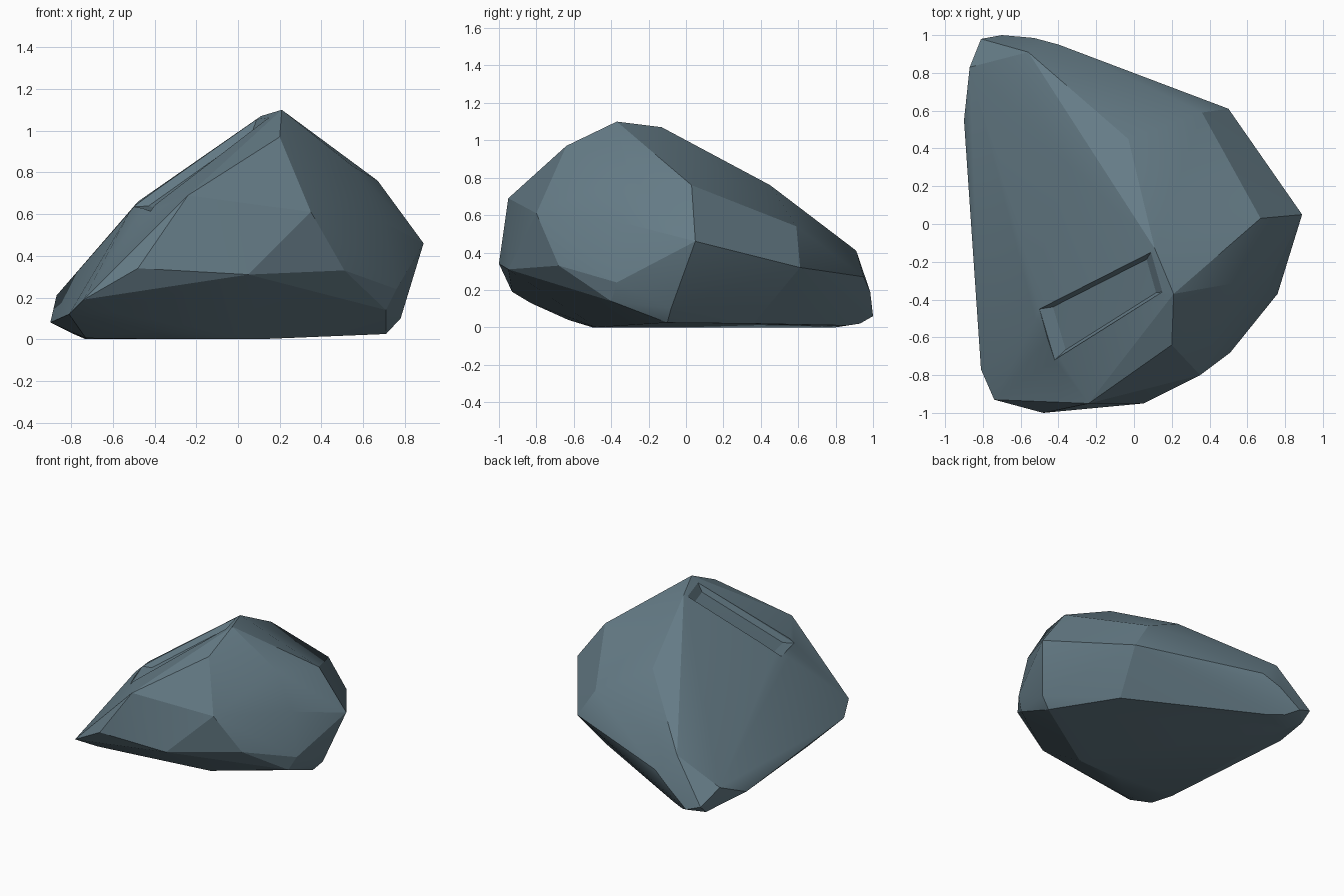
import bpy, bmesh
from mathutils import Vector

if "Cube" in bpy.data.objects:
    bpy.data.objects.remove(bpy.data.objects["Cube"])


def hull_object(name, points):
    """Solid faceted lump wrapped around the given corner points."""
    bm = bmesh.new()
    for p in points:
        bm.verts.new(p)
    res = bmesh.ops.convex_hull(bm, input=bm.verts)
    loose = {g for g in res["geom_interior"] + res["geom_unused"]
             if isinstance(g, bmesh.types.BMVert) and g.is_valid}
    bmesh.ops.delete(bm, geom=list(loose), context='VERTS')
    bmesh.ops.dissolve_limit(bm, angle_limit=0.03, verts=bm.verts, edges=bm.edges)
    bmesh.ops.recalc_face_normals(bm, faces=bm.faces)
    me = bpy.data.meshes.new(name)
    bm.to_mesh(me)
    bm.free()
    ob = bpy.data.objects.new(name, me)
    bpy.context.collection.objects.link(ob)
    return ob


# corner points of the boulder, grouped by area
crown = [(.21, -.37, 1.10), (.11, -.13, 1.07), (.20, -.64, .97), (-.03, .45, .76),
         (.55, -.31, .83), (.67, .03, .76), (-.48, -.40, .66), (-.52, -.51, .61),
         (-.24, -.95, .69)]
girdle = [(.36, .59, .54), (.50, .61, .32), (.89, .05, .46), (.70, -.34, .56),
          (.76, -.37, .24), (.51, -.68, .33), (.05, -.95, .31), (-.48, -1.0, .34),
          (-.74, -.93, .19), (-.81, -.77, .12), (-.90, .55, .08), (-.87, .83, .21),
          (.35, -.80, .61)]
back_tip = [(-.81, .98, .10), (-.70, 1.0, .06), (-.53, .985, .19), (-.40, .95, .27),
            (-.56, .91, .41), (-.80, .90, .03), (-.62, .93, .02)]
underside = [(-.73, .80, 0), (-.50, .86, .01), (.43, .36, .02), (.71, -.10, .025),
             (.78, -.08, .10), (.71, -.40, .14), (.10, -.48, 0), (-.30, -.50, 0),
             (-.42, -.63, .04), (-.73, -.45, .005), (-.62, -.83, .13)]
rock = hull_object("boulder", crown + girdle + back_tip + underside)

# shallow chipped panel on the front left slope
bpy.context.view_layer.update()
outline = [(-.50, -.45), (.09, -.15), (.15, -.36), (-.42, -.72)]
hits = [rock.ray_cast(Vector((x, y, 3)), Vector((0, 0, -1)))[1] for x, y in outline]
centre = sum(hits, Vector()) / 4
normal = (hits[2] - hits[0]).cross(hits[1] - hits[3]).normalized()
if normal.z < 0:
    normal = -normal
floor = [h.lerp(centre, .16) - normal * .035 for h in hits]
lid = [h + normal * .06 for h in hits]
cutter = hull_object("chip_cutter", floor + hits + lid)
cutter.hide_render = True
cutter.hide_set(True)
chip = rock.modifiers.new("chip", 'BOOLEAN')
chip.operation = 'DIFFERENCE'
chip.solver = 'EXACT'
chip.object = cutter

# apply the chip and remove the helper
bpy.context.view_layer.objects.active = rock
rock.select_set(True)
bpy.ops.object.modifier_apply(modifier="chip")
bpy.data.objects.remove(cutter)
bpy.ops.object.shade_smooth_by_angle(angle=0.3)

# slate blue-grey stone
mat = bpy.data.materials.new("stone")
mat.diffuse_color = (.13, .20, .24, 1)
mat.use_nodes = True
mat.node_tree.nodes["Principled BSDF"].inputs["Base Color"].default_value = mat.diffuse_color
rock.data.materials.clear()
rock.data.materials.append(mat)
